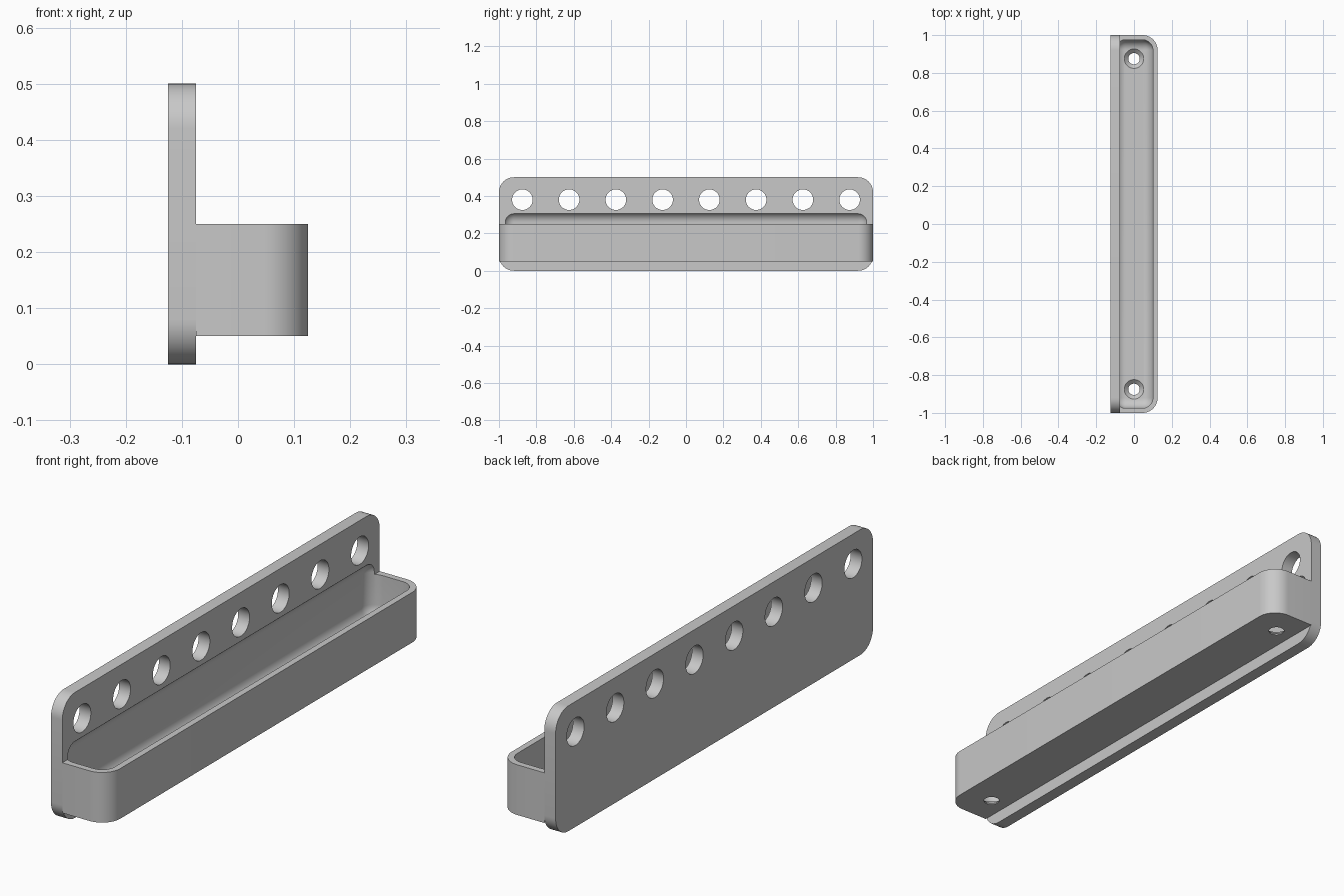
import bpy, bmesh, math
from mathutils import Matrix

if "Cube" in bpy.data.objects:
    bpy.data.objects.remove(bpy.data.objects["Cube"], do_unlink=True)

grey = bpy.data.materials.new("light_grey")
grey.use_nodes = True
grey.diffuse_color = (0.58, 0.58, 0.58, 1)
grey.node_tree.nodes["Principled BSDF"].inputs["Base Color"].default_value = (0.58, 0.58, 0.58, 1)


def finish(name, bm):
    bmesh.ops.recalc_face_normals(bm, faces=bm.faces[:])
    mesh = bpy.data.meshes.new(name)
    bm.to_mesh(mesh)
    bm.free()
    mesh.materials.append(grey)
    obj = bpy.data.objects.new(name, mesh)
    bpy.context.collection.objects.link(obj)
    return obj


def rounded_box(name, lo, hi, radius, pick):
    """Box from lo to hi, with the edges chosen by pick(midpoint, direction) rounded."""
    bm = bmesh.new()
    bmesh.ops.create_cube(bm, size=1)
    for v in bm.verts:
        v.co = [lo[i] + (v.co[i] + 0.5) * (hi[i] - lo[i]) for i in range(3)]
    edges = []
    for e in bm.edges:
        a, b = (v.co for v in e.verts)
        if pick((a + b) / 2, (b - a).normalized()):
            edges.append(e)
    bmesh.ops.bevel(bm, geom=edges, offset=radius, segments=12, profile=0.5, affect='EDGES')
    return finish(name, bm)


def lathe(name, profile, place, steps=48):
    """Closed solid turned around z from (radius, height) points."""
    bm = bmesh.new()
    rings = [[bm.verts.new((r * math.cos(math.tau * i / steps), r * math.sin(math.tau * i / steps), z))
              for i in range(steps)] for r, z in profile]
    for low, high in zip(rings, rings[1:]):
        for i in range(steps):
            j = (i + 1) % steps
            bm.faces.new((low[i], low[j], high[j], high[i]))
    bm.faces.new(rings[0][::-1])
    bm.faces.new(rings[-1])
    bm.transform(place)
    return finish(name, bm)


def cut(obj, cutters):
    bpy.ops.object.select_all(action='DESELECT')
    bpy.context.view_layer.objects.active = obj
    obj.select_set(True)
    for c in cutters:
        mod = obj.modifiers.new("cut", 'BOOLEAN')
        mod.operation, mod.solver, mod.object = 'DIFFERENCE', 'EXACT', c
        bpy.ops.object.modifier_apply(modifier=mod.name)
    bpy.ops.object.shade_smooth_by_angle(angle=math.radians(30))


# Back plate with rounded corners, and the tray with rounded outer corners
plate = rounded_box("back_plate", (-0.125, -1, 0), (-0.075, 1, 0.5), 0.08,
                    lambda mid, d: abs(d.x) > 0.9)
tray = rounded_box("tray", (-0.075, -1, 0.05), (0.125, 1, 0.25), 0.08,
                   lambda mid, d: abs(d.z) > 0.9 and mid.x > 0)

# Pocket that hollows the tray and scoops into the plate
pocket = rounded_box("pocket_cutter", (-0.1, -0.975, 0.075), (0.1, 0.975, 0.314), 0.055,
                     lambda mid, d: True)

# Row of round holes along the plate
holes = []
for i in range(8):
    place = Matrix.Translation((-0.1, -0.875 + 0.25 * i, 0.38)) @ Matrix.Rotation(math.pi / 2, 4, 'Y')
    holes.append(lathe("hole_cutter", [(0.055, -0.1), (0.055, 0.1)], place))

# Countersunk screw holes in the tray floor
screws = [lathe("screw_cutter", [(0.03, 0.02), (0.03, 0.055), (0.062, 0.085), (0.062, 0.2)],
                Matrix.Translation((0, side * 0.875, 0))) for side in (-1, 1)]

cut(plate, [pocket] + holes)
cut(tray, [pocket] + screws)

for cutter in [pocket] + holes + screws:
    bpy.data.objects.remove(cutter, do_unlink=True)
